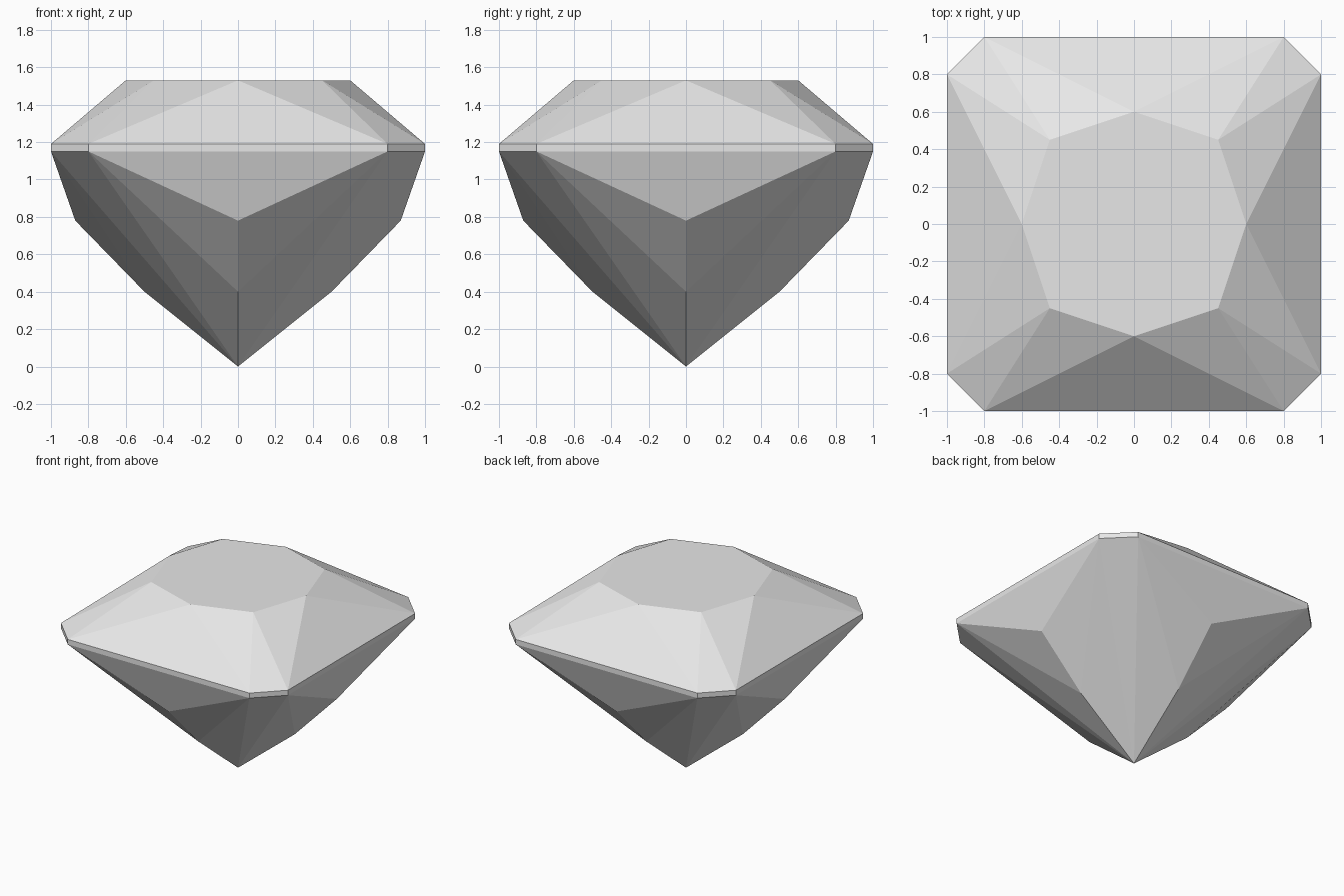
import bpy
import bmesh
from mathutils import Matrix
from math import pi

if "Cube" in bpy.data.objects:
    bpy.data.objects.remove(bpy.data.objects["Cube"], do_unlink=True)

# Heights of the cut stone
TABLE_Z, GIRDLE_TOP, GIRDLE_LOW = 1.53, 1.19, 1.15

grey = bpy.data.materials.new("stone grey")
grey.use_nodes = True
color = (0.8, 0.8, 0.8, 1)
grey.diffuse_color = color
grey.node_tree.nodes["Principled BSDF"].inputs["Base Color"].default_value = color


def make_part(name, facets, caps=()):
    """Repeat one quarter's facets around z, weld them and add closing caps."""
    bm = bmesh.new()
    for quarter in range(4):
        turn = Matrix.Rotation(quarter * pi / 2, 3, "Z")
        for facet in facets:
            bm.faces.new([bm.verts.new(turn @ Matrix.Identity(3) @ bmesh_vec(p)) for p in facet])
    for cap in caps:
        bm.faces.new([bm.verts.new(p) for p in cap])
    bmesh.ops.remove_doubles(bm, verts=bm.verts, dist=0.0005)
    bm.normal_update()
    mesh = bpy.data.meshes.new(name)
    bm.to_mesh(mesh)
    bm.free()
    mesh.materials.append(grey)
    obj = bpy.data.objects.new(name, mesh)
    bpy.context.collection.objects.link(obj)


def bmesh_vec(p):
    from mathutils import Vector
    return Vector(p)


def girdle(z):
    """Front edge ends and the next corner of the girdle octagon."""
    return (-0.8, -1, z), (0.8, -1, z), (1, -0.8, z)


# Crown: main, star and corner facets, closed by the flat table
a, b, c = girdle(GIRDLE_TOP)
front, corner, side = (0, -0.6, TABLE_Z), (0.45, -0.45, TABLE_Z), (0.6, 0, TABLE_Z)
table = []
for x, y in ((0, -1), (1, 0), (0, 1), (-1, 0)):
    table.append((0.6 * x, 0.6 * y, TABLE_Z))
    table.append((0.45 * (x - y), 0.45 * (x + y), TABLE_Z))
make_part("crown", [(a, b, front), (b, corner, front), (b, c, corner),
                    (c, side, corner)], [table])

# Girdle: thin upright band
d, e, f = girdle(GIRDLE_LOW)
make_part("girdle", [(d, e, b, a), (e, f, c, b)])

# Pavilion: stepped facets running down to the point
upper, lower, tip = (0, -0.87, 0.78), (0, -0.5, 0.4), (0, 0, 0)
make_part("pavilion", [(e, d, upper),
                       (e, upper, lower), (d, lower, upper),
                       (e, lower, tip), (d, tip, lower),
                       (f, e, tip)])
